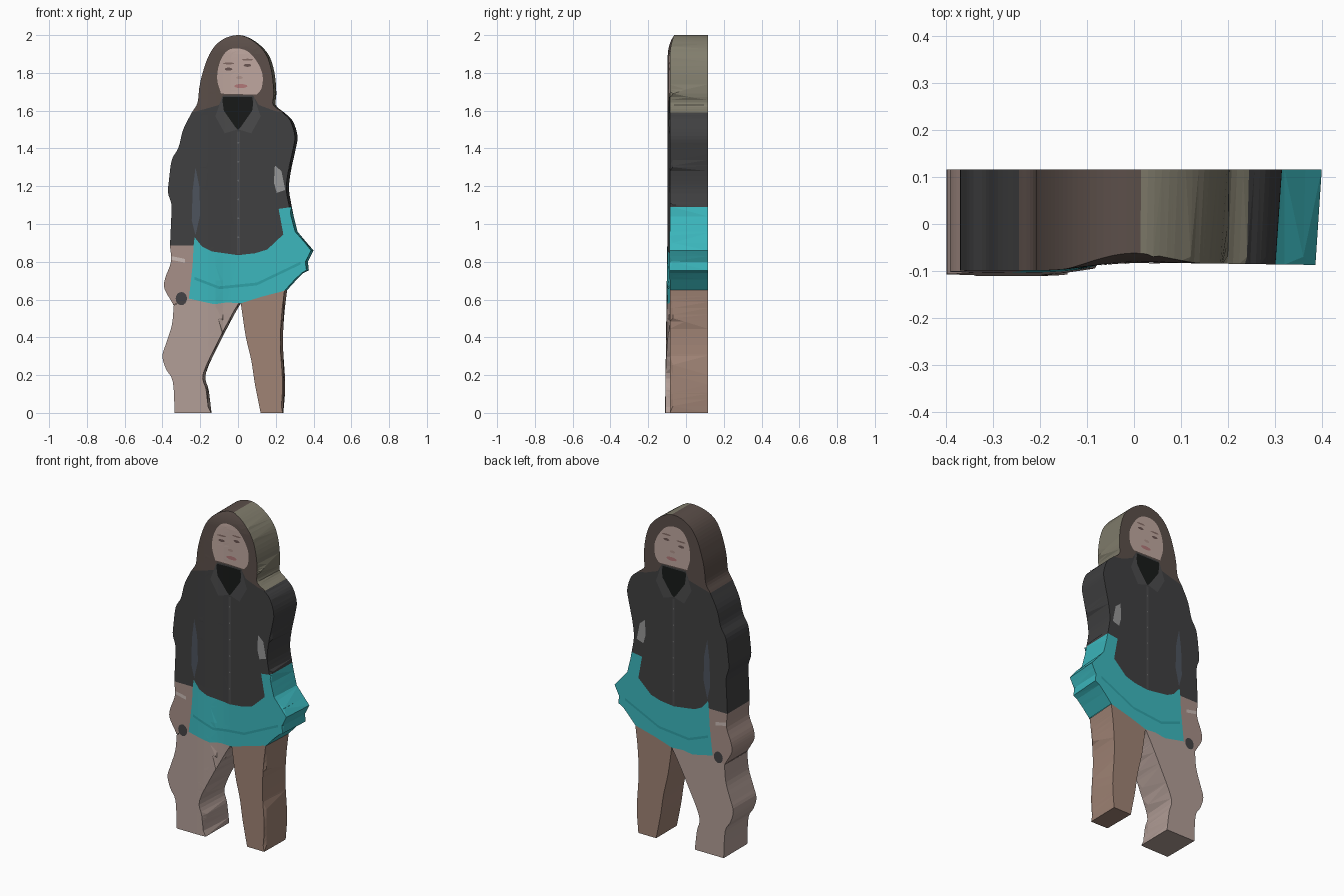
import bpy, bmesh, math
from mathutils import Vector

if "Cube" in bpy.data.objects:
    bpy.data.objects.remove(bpy.data.objects["Cube"])

BACK = 0.116


def front_y(x, z):
    """Gently waving front surface of the cut-out."""
    t = min(1, max(0, (x + 0.2) / 0.2))
    y = -0.099 + 0.017 * t * t * (3 - 2 * t)
    y -= 0.004 * max(0, x) / 0.3
    if x < -0.08:
        y -= 0.012 * max(0, 1 - z / 0.9)
    return y + 0.02 * max(0, (z - 1.9) / 0.1) ** 2


def material(rgb):
    name = "colour_%d_%d_%d" % rgb
    m = bpy.data.materials.get(name) or bpy.data.materials.new(name)
    m.diffuse_color = [(c / 255) ** 2.2 for c in rgb] + [1]
    m.use_nodes = True
    m.node_tree.nodes["Principled BSDF"].inputs["Base Color"].default_value = m.diffuse_color
    return m


def smooth(pts, n=4):
    """Catmull-Rom curve through the points."""
    p = [Vector(q) for q in pts]
    p = [2 * p[0] - p[1]] + p + [2 * p[-1] - p[-2]]
    out = []
    for a, b, c, d in zip(p, p[1:], p[2:], p[3:]):
        for k in range(n):
            t = k / n
            out.append(0.5 * (2 * b + (c - a) * t + (2 * a - 5 * b + 4 * c - d) * t * t
                              + (3 * b - a - 3 * c + d) * t ** 3))
    return [tuple(q) for q in out] + [pts[-1]]


def oval(cx, cz, rx, rz, n=16):
    return [(cx + rx * math.cos(2 * math.pi * i / n), cz + rz * math.sin(2 * math.pi * i / n))
            for i in range(n)]


def part(name, rgb, runs, side_rgb=None, lift=0.0):
    """Slab from runs of outline points; only runs marked True get side walls."""
    pts, wall = [], []
    for run, is_wall in runs:
        for i, q in enumerate(run):
            pts.append(q)
            wall.append(is_wall and i < len(run) - 1)
    n = len(pts)
    area = sum(pts[i][0] * pts[(i + 1) % n][1] - pts[(i + 1) % n][0] * pts[i][1] for i in range(n))
    bm = bmesh.new()
    back = [bm.verts.new((x, BACK + lift, z)) for x, z in pts]
    front = []
    for i, (x, z) in enumerate(pts):
        # right-facing edges lean inwards at the front
        dx = 0
        if wall[i] or wall[i - 1]:
            a, b = pts[i - 1], pts[(i + 1) % n]
            e = Vector((b[0] - a[0], b[1] - a[1]))
            if e.length > 0:
                dx = 0.014 * max(0, e.y * math.copysign(1, area) / e.length)
        front.append(bm.verts.new((x - dx, -1, z)))
    bm.faces.new(front)
    bm.faces.new(back[::-1])
    for i in range(n):
        if wall[i]:
            j = (i + 1) % n
            f = bm.faces.new((front[j], front[i], back[i], back[j]))
            f.material_index = 0
    if area < 0:
        bmesh.ops.reverse_faces(bm, faces=bm.faces[:])
    bm.normal_update()
    if side_rgb:
        for f in bm.faces:
            if f.normal.x > 0.1 and abs(f.normal.y) < 0.5:
                f.material_index = 1
    bmesh.ops.triangulate(bm, faces=[f for f in bm.faces if len(f.verts) > 4])
    for axis, cuts in ((0, [k * 0.04 - 0.4 for k in range(21)]), (2, [k * 0.1 for k in range(1, 20)])):
        for c in cuts:
            co, no = [0, 0, 0], [0, 0, 0]
            co[axis], no[axis] = c + 0.0007, 1
            bmesh.ops.bisect_plane(bm, geom=bm.verts[:] + bm.edges[:] + bm.faces[:],
                                   plane_co=co, plane_no=no, dist=1e-5)
    bmesh.ops.triangulate(bm, faces=bm.faces[:])
    for v in bm.verts:
        if v.co.y < -0.9:
            v.co.y = front_y(v.co.x, v.co.z) - lift
        elif v.co.y < BACK - 0.001:
            # cut points partway along a wall
            v.co.y = max(v.co.y, -0.07)
    me = bpy.data.meshes.new(name)
    bm.to_mesh(me)
    bm.free()
    me.materials.append(material(rgb))
    if side_rgb:
        me.materials.append(material(side_rgb))
    ob = bpy.data.objects.new(name, me)
    bpy.context.collection.objects.link(ob)
    return ob


def inlay(name, rgb, pts, lift=0.0012):
    """Flat coloured patch shown on both the front and the back."""
    return part(name, rgb, [(pts, False)], lift=lift)


# seams shared by neighbouring parts
collar = [(-.245, 1.59), (-.17, 1.61), (-.10, 1.63), (-.08, 1.68), (.08, 1.68), (.11, 1.63), (.19, 1.60), (.245, 1.59)]
hem = [(-.235, .885), (-.23, .93), (-.19, .88), (-.14, .855), (0, .835), (.09, .845), (.155, .865),
       (.24, .945), (.215, 1.08), (.285, 1.09)]
skirt_left = [(-.26, .605), (-.24, .785), (-.235, .885)]
hem_l = [(.015, .58), (-.06, .585), (-.125, .575), (-.26, .605)]
hem_r = [(.26, .65), (.125, .615), (.015, .58)]

# hair and head block
hair = smooth([(-.245, 1.59), (-.215, 1.64), (-.205, 1.72), (-.19, 1.79), (-.16, 1.88), (-.12, 1.945), (-.065, 1.985),
               (0, 2.0), (.06, 1.985), (.125, 1.94), (.17, 1.88), (.195, 1.79), (.203, 1.69), (.2, 1.63), (.245, 1.59)])
part("hair", (92, 80, 75), [(hair, True), (collar[::-1], False)], (128, 124, 108))

# shirt with both sleeves
sleeve_l = smooth([(-.245, 1.59), (-.29, 1.5), (-.315, 1.405), (-.35, 1.34), (-.365, 1.235), (-.37, 1.165),
                   (-.352, 1.10), (-.355, 1.0), (-.36, .885)])
sleeve_r = smooth([(.285, 1.09), (.27, 1.185), (.28, 1.28), (.305, 1.395), (.315, 1.465), (.29, 1.545), (.245, 1.59)])
part("shirt", (66, 66, 67), [(sleeve_l, True), (hem, False), (sleeve_r, True), (collar[::-1], False)])

# ruffled skirt
ruffles = [(.26, .65), (.31, .705), (.345, .74), (.375, .755), (.37, .80), (.385, .83), (.4, .86), (.365, .90),
           (.315, .96), (.295, 1.04), (.285, 1.09)]
part("skirt", (62, 182, 188), [(ruffles, True), (hem[::-1], False), (skirt_left[::-1], False),
                               (hem_l[::-1], False), (hem_r[::-1], False)])

# hand beside the skirt
hand = smooth([(-.36, .885), (-.355, .8), (-.385, .715), (-.39, .66), (-.355, .595), (-.34, .57)])
part("hand", (165, 142, 134), [(hand, True), (skirt_left, False)])

# legs, cut off flat at the ground
leg_l = smooth([(-.34, .57), (-.35, .465), (-.38, .37), (-.4, .30), (-.38, .23), (-.345, .165), (-.335, 0)])
leg_l += smooth([(-.14, 0), (-.155, .12), (-.17, .21), (-.09, .385), (-.02, .52), (.015, .58)])
part("left_leg", (176, 156, 149), [(leg_l, True), (hem_l, False)])
leg_r = smooth([(.015, .58), (.04, .41), (.07, .28), (.09, .15), (.12, 0)])
leg_r += smooth([(.24, 0), (.25, .15), (.238, .36), (.245, .52), (.26, .65)])
part("right_leg", (158, 130, 116), [(leg_r, True), (hem_r, False)])

# face patch and features
face = smooth([(-.09, 1.69), (-.11, 1.765), (-.10, 1.845), (-.065, 1.91), (-.015, 1.93), (.05, 1.915), (.10, 1.86),
               (.13, 1.79), (.125, 1.72), (.10, 1.685)])
inlay("face", (190, 166, 158), face)
for label, x, z in (("left", -.05, 1.82), ("right", .05, 1.84)):
    inlay(label + "_eye", (105, 85, 82), oval(x, z, .02, .008), .002)
    inlay(label + "_brow", (130, 106, 100), oval(x, z + .03, .03, .005), .002)
inlay("nose", (172, 145, 137), oval(.008, 1.775, .018, .008), .002)
inlay("mouth", (176, 120, 120), oval(.015, 1.73, .035, .011), .002)

# shirt details
inlay("neck_opening", (30, 32, 31), [(-.08, 1.672), (-.085, 1.61), (-.04, 1.54), (0, 1.5), (.05, 1.54), (.085, 1.61),
                                     (.075, 1.672)])
for s, label in ((-1, "left"), (1, "right")):
    inlay(label + "_collar", (76, 76, 77), [(s * .085, 1.67), (s * .12, 1.57), (s * .07, 1.48), (s * .005, 1.5),
                                            (s * .075, 1.6)], .002)
inlay("placket", (76, 76, 77), [(-.006, 1.49), (.01, 1.49), (.01, .84), (-.006, .84)])
for i in range(6):
    inlay("button", (110, 110, 110), oval(.002, 1.43 - i * .1, .005, .005, 8), .002)
inlay("arm_gap", (78, 84, 94), [(-.225, 1.3), (-.205, 1.2), (-.2, 1.05), (-.225, .94), (-.245, 1.02), (-.24, 1.18)])
inlay("pale_patch", (150, 150, 150), [(.195, 1.31), (.23, 1.28), (.25, 1.18), (.205, 1.165), (.19, 1.22)])

# skirt fold, bracelet and held object
inlay("skirt_fold", (50, 160, 166), [(-.23, .72), (-.1, .67), (.1, .69), (.33, .8), (.33, .785), (.1, .675),
                                     (-.1, .655), (-.23, .705)])
inlay("bracelet", (200, 185, 180), [(-.352, .83), (-.28, .815), (-.28, .795), (-.352, .81)])
inlay("held_object", (70, 68, 70), oval(-.3, .605, .03, .035))
